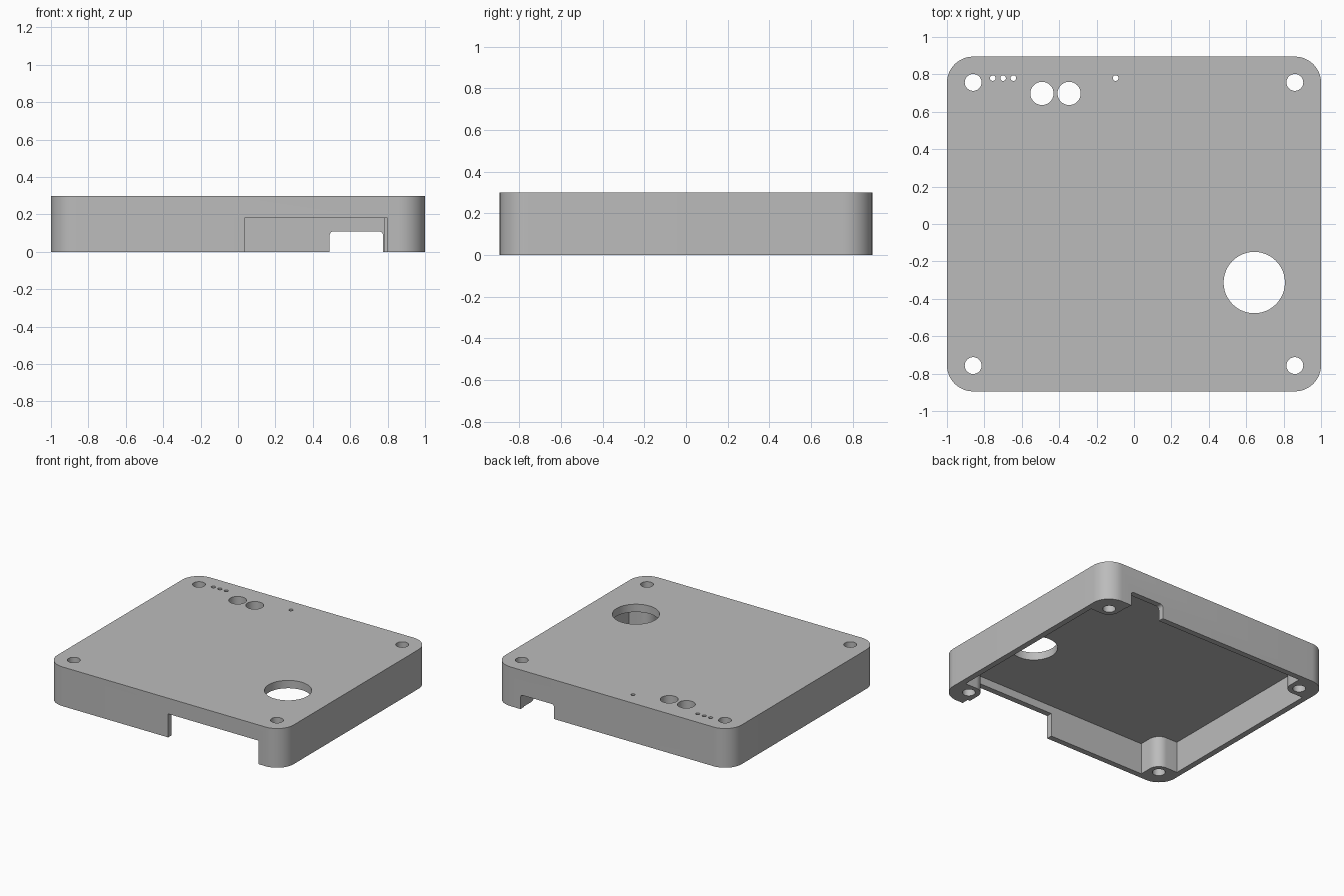
import bpy
import bmesh
from math import cos, sin, pi

cube = bpy.data.objects.get("Cube")
if cube:
    bpy.data.objects.remove(cube, do_unlink=True)

# Overall dimensions
HX, HY, H = 1.0, 0.895, 0.3
WALL, PLATE, CORNER = 0.044, 0.06, 0.14
SCREW_X, SCREW_Y, SCREW_R, BOSS_R = 0.86, 0.757, 0.045, 0.08

grey = bpy.data.materials.new("plain grey")
grey.use_nodes = True
colour = (0.5, 0.5, 0.5, 1)
grey.diffuse_color = colour
grey.node_tree.nodes["Principled BSDF"].inputs["Base Color"].default_value = colour


def arc(cx, cy, r, start, end, steps=12):
    angles = [start + (end - start) * i / steps for i in range(steps + 1)]
    return [(cx + r * cos(a), cy + r * sin(a)) for a in angles]


def prism(name, outline, low, high, upright=True):
    """Extrude an outline along z, or along y when it is drawn in x and z."""
    bm = bmesh.new()
    place = (lambda p, d: (p[0], p[1], d)) if upright else (lambda p, d: (p[0], d, p[1]))
    face = bm.faces.new([bm.verts.new(place(p, low)) for p in outline])
    new = bmesh.ops.extrude_face_region(bm, geom=[face])["geom"]
    shift = (0, 0, high - low) if upright else (0, high - low, 0)
    bmesh.ops.translate(bm, vec=shift, verts=[v for v in new if isinstance(v, bmesh.types.BMVert)])
    bmesh.ops.recalc_face_normals(bm, faces=bm.faces)
    mesh = bpy.data.meshes.new(name)
    bm.to_mesh(mesh)
    bm.free()
    obj = bpy.data.objects.new(name, mesh)
    bpy.context.collection.objects.link(obj)
    return obj


def mirrored(corner):
    """Repeat a +x +y corner outline in all four quadrants, anticlockwise."""
    points = []
    for sx, sy in ((1, 1), (-1, 1), (-1, -1), (1, -1)):
        quarter = [(sx * x, sy * y) for x, y in corner]
        points += quarter if sx * sy > 0 else quarter[::-1]
    return points


def cut(target, cutter):
    cutter.hide_render = True
    mod = target.modifiers.new(cutter.name, "BOOLEAN")
    mod.operation = "DIFFERENCE"
    mod.solver = "EXACT"
    mod.object = cutter
    bpy.ops.object.modifier_apply(modifier=mod.name)
    bpy.data.objects.remove(cutter, do_unlink=True)


# Rounded outer block
lid = prism("enclosure_lid", mirrored(arc(HX - CORNER, HY - CORNER, CORNER, 0, pi / 2)), 0, H)
bpy.context.view_layer.objects.active = lid
lid.select_set(True)

# Hollow underside, leaving rounded screw bosses in the corners
inner_x, inner_y = HX - WALL, HY - WALL
boss = [(inner_x, SCREW_Y - BOSS_R)]
boss += arc(SCREW_X, SCREW_Y, BOSS_R, 1.5 * pi, pi)
boss += [(SCREW_X - BOSS_R, inner_y)]
cut(lid, prism("cavity", mirrored(boss), -0.1, H - PLATE))

# Round holes through the top: x, y, radius
holes = [(sx * SCREW_X, sy * SCREW_Y, SCREW_R) for sx in (-1, 1) for sy in (-1, 1)]
holes += [(x, 0.78, 0.015) for x in (-0.755, -0.70, -0.645, -0.098)]
holes += [(x, 0.698, 0.062) for x in (-0.492, -0.347)]
holes += [(0.643, -0.313, 0.164)]
for x, y, r in holes:
    ring = arc(x, y, r, 0, 2 * pi, 48)[:-1]
    cut(lid, prism("hole", ring, -0.2, H + 0.1))

# Wide square notch in the front wall
notch = [(0.035, -0.1), (0.8, -0.1), (0.8, 0.18), (0.035, 0.18)]
cut(lid, prism("front_notch", notch, -1.1, 0.01 - inner_y, upright=False))

# Smaller notch with rounded top corners in the back wall
left, right, top, r = 0.49, 0.775, 0.11, 0.022
slot = [(left, -0.1), (right, -0.1)]
slot += arc(right - r, top - r, r, 0, pi / 2, 6)
slot += arc(left + r, top - r, r, pi / 2, pi, 6)
cut(lid, prism("back_notch", slot, inner_y - 0.02, 1.1, upright=False))

lid.data.materials.clear()
lid.data.materials.append(grey)
bpy.ops.object.shade_smooth_by_angle(angle=pi / 6)
